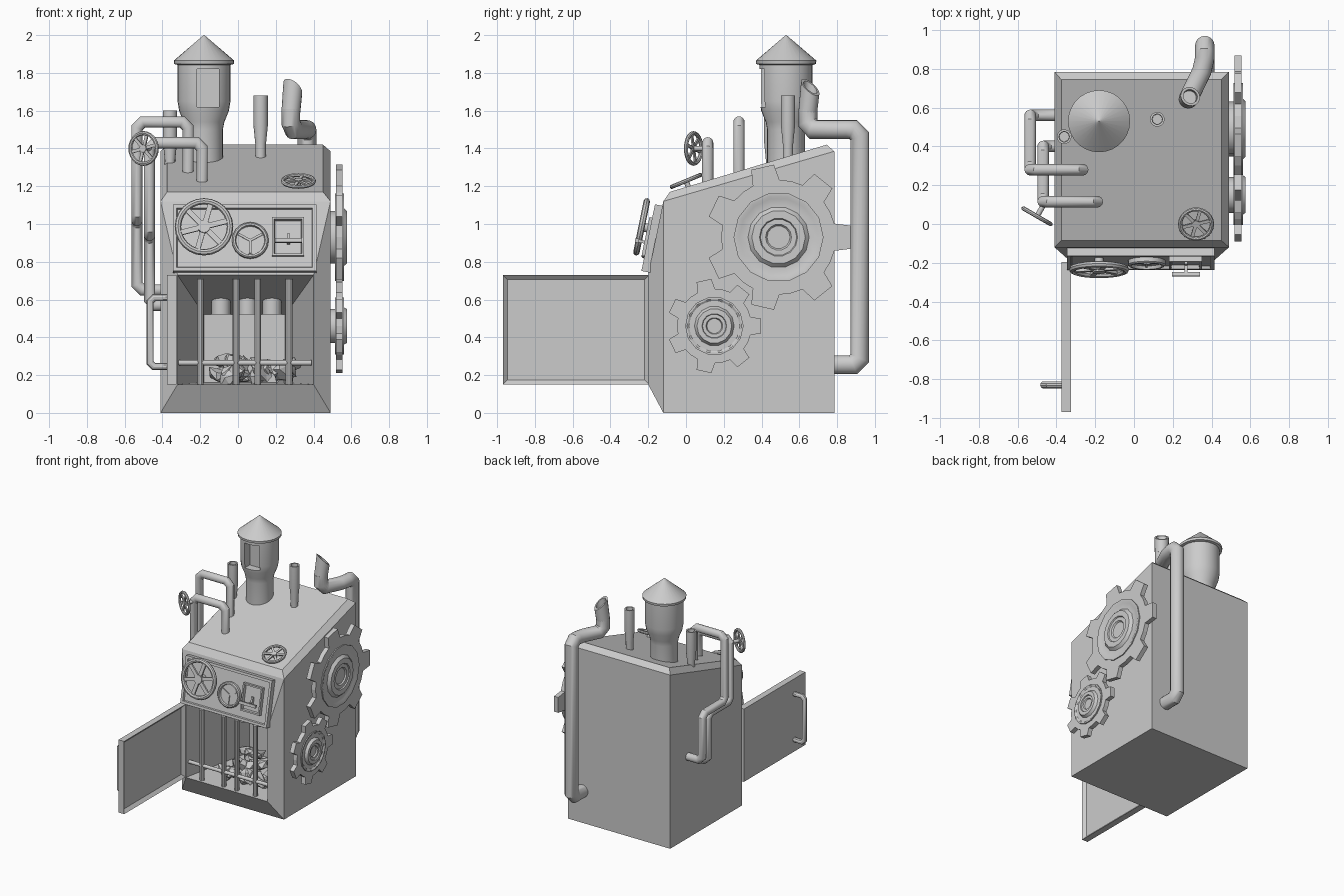
import bpy, bmesh, math, random
from mathutils import Matrix, Vector

if "Cube" in bpy.data.objects:
    bpy.data.objects.remove(bpy.data.objects["Cube"])
random.seed(4)
pi = math.pi
I = Matrix.Identity(4)


def T(x, y, z):
    return Matrix.Translation((x, y, z))


def aim(loc, normal):
    return T(*loc) @ Vector(normal).to_track_quat('Z', 'Y').to_matrix().to_4x4()


def finish(name, bm, M=I, smooth=True):
    bm.transform(M)
    bmesh.ops.recalc_face_normals(bm, faces=bm.faces[:])
    me = bpy.data.meshes.new(name)
    bm.to_mesh(me)
    bm.free()
    if smooth:
        me.polygons.foreach_set("use_smooth", [True] * len(me.polygons))
        me.set_sharp_from_angle(angle=math.radians(35))
    ob = bpy.data.objects.new(name, me)
    bpy.context.collection.objects.link(ob)
    return ob


def add_box(bm, lo, hi):
    c = [(a + b) / 2 for a, b in zip(lo, hi)]
    s = [b - a for a, b in zip(lo, hi)]
    return bmesh.ops.create_cube(bm, size=1, matrix=T(*c) @ Matrix.Diagonal((*s, 1)))['verts']


def tray(name, lo, hi, axis, insets, M=I):
    # box whose face along the axis is inset in (thickness, depth) steps
    bm = bmesh.new()
    add_box(bm, lo, hi)
    bm.normal_update()
    f = max(bm.faces, key=lambda f: f.normal.dot(Vector(axis)))
    for t, d in insets:
        bmesh.ops.inset_individual(bm, faces=[f], thickness=t, depth=d)
    return finish(name, bm, M, False)


def add_lathe(bm, prof, n=24, M=I):
    rings = [[bm.verts.new(M @ Vector((r * math.cos(2 * pi * i / n), r * math.sin(2 * pi * i / n), z)))
              for i in range(n)] for r, z in prof]
    for a, b in zip(rings, rings[1:]):
        for i in range(n):
            j = (i + 1) % n
            bm.faces.new((a[i], a[j], b[j], b[i]))
    bm.faces.new(rings[0])
    bm.faces.new(rings[-1])


def lathe(name, prof, n=24, M=I):
    bm = bmesh.new()
    add_lathe(bm, prof, n, M)
    return finish(name, bm)


def pipe(name, pts, r, cut=0.03, n=14):
    # round tube along a path with chamfered, mitred corners
    P = [Vector(p) for p in pts]
    path = [P[0]]
    for a, b, c in zip(P, P[1:], P[2:]):
        path += [b + (a - b).normalized() * cut, b + (c - b).normalized() * cut]
    path.append(P[-1])
    dirs = [(b - a).normalized() for a, b in zip(path, path[1:])]
    u = dirs[0].orthogonal().normalized()
    v = dirs[0].cross(u)
    ring = [path[0] + r * (math.cos(2 * pi * i / n) * u + math.sin(2 * pi * i / n) * v) for i in range(n)]
    bm = bmesh.new()
    prev = [bm.verts.new(p) for p in ring]
    bm.faces.new(prev)
    for k, d in enumerate(dirs):
        q = path[k + 1]
        m = (d + dirs[k + 1]).normalized() if k + 1 < len(dirs) else d
        ring = [p + d * ((q - p).dot(m) / d.dot(m)) for p in ring]
        cur = [bm.verts.new(p) for p in ring]
        for i in range(n):
            j = (i + 1) % n
            bm.faces.new((prev[i], prev[j], cur[j], cur[i]))
        prev = cur
    bm.faces.new(prev)
    return finish(name, bm)


def wheel(name, loc, normal, R, t, shaft):
    M = aim(loc, normal)
    bm = bmesh.new()
    n, k = 24, 8
    g = [[bm.verts.new(((R - t + t * math.cos(2 * pi * j / k)) * math.cos(2 * pi * i / n),
                        (R - t + t * math.cos(2 * pi * j / k)) * math.sin(2 * pi * i / n),
                        t * math.sin(2 * pi * j / k))) for j in range(k)] for i in range(n)]
    for i in range(n):
        for j in range(k):
            bm.faces.new((g[i][j], g[(i + 1) % n][j], g[(i + 1) % n][(j + 1) % k], g[i][(j + 1) % k]))
    for i in range(6):
        vs = add_box(bm, (0, -.09 * R, -.05 * R), (R - t, .09 * R, .05 * R))
        bmesh.ops.rotate(bm, verts=vs, matrix=Matrix.Rotation(i * pi / 3 + .25, 3, 'Z'))
    add_lathe(bm, [(.15 * R, -shaft), (.15 * R, -.1 * R), (.22 * R, -.1 * R), (.22 * R, .1 * R)], 12)
    finish(name, bm, M)


def gear(name, y, z, R, teeth=7):
    s = R / .38
    M = Matrix(((0, 0, 1, .488), (1, 0, 0, y), (0, 1, 0, z), (0, 0, 0, 1)))
    bm = bmesh.new()
    pts = []
    for i in range(teeth):
        a = 2 * pi * i / teeth
        for da, r in ((-.24, .3), (-.16, .38), (.16, .38), (.24, .3), (pi / teeth, .3)):
            pts.append((r * s * math.cos(a + da), r * s * math.sin(a + da)))
    low = [bm.verts.new((px, py, .03)) for px, py in pts]
    f = bm.faces.new(low)
    ext = bmesh.ops.extrude_face_region(bm, geom=[f])['geom']
    bmesh.ops.translate(bm, verts=[e for e in ext if isinstance(e, bmesh.types.BMVert)], vec=(0, 0, .036))
    finish(name, bm, M, False)
    prof = [(.14, 0), (.14, .025), (.235, .025), (.235, .074), (.22, .074), (.205, .067), (.16, .067),
            (.14, .088), (.10, .088), (.095, .08), (.068, .08), (.06, .07)]
    bm = bmesh.new()
    add_lathe(bm, [(r * s, h) for r, h in prof], 14)
    finish(name + "_hub", bm, M)


# furnace body: flared front frame, tapered firebox, sloping chamfered roof
bm = bmesh.new()


def quad(x0, x1, lo, hi):
    return [bm.verts.new((x, *p)) for x, p in ((x0, lo), (x1, lo), (x1, hi), (x0, hi))]


loops = [quad(-.41, .49, (.785, 0), (.785, 1.385)), quad(-.41, .49, (-.12, 0), (-.12, 1.12)),
         quad(-.32, .40, (-.2, .15), (-.2, .73)), quad(-.18, .25, (.4, .16), (.4, .52))]
for A, B in zip(loops, loops[1:]):
    for i in range(4):
        if A is loops[0] and i == 2:
            continue
        j = (i + 1) % 4
        bm.faces.new((A[i], A[j], B[j], B[i]))
bm.faces.new(loops[0])
bm.faces.new(loops[3])
edge = [loops[1][3], loops[1][2], loops[0][2], loops[0][3]]
roof = quad(-.375, .45, (-.085, 1.17), (.745, 1.42))
for i in range(4):
    j = (i + 1) % 4
    bm.faces.new((edge[i], edge[j], roof[j], roof[i]))
bm.faces.new(roof)
finish("furnace_body", bm, I, False)

# open door and its handle
tray("door", (-.375, -.97, .15), (-.325, -.195, .73), (1, 0, 0), [(.035, -.022)])
pipe("door_handle", [(-.36, -.83, .245), (-.465, -.83, .245), (-.465, -.83, .61), (-.36, -.83, .61)], .019, .02, 10)

# grate bars
for i, x in enumerate((-.2, -.01, .105, .27)):
    lathe(f"grate_bar_{i}", [(.018, .14), (.018, .71)], 10, T(x, -.165, 0))
pipe("grate_crossbar", [(-.32, -.165, .265), (.39, -.165, .265)], .014)

# firebox nozzles and coals
for i, x in enumerate((-.09, .05, .18)):
    lathe(f"firebox_nozzle_{i}", [(.05, .52), (.05, .68)], 16, T(x, .2, 0))
bm = bmesh.new()
for i in range(34):
    y = random.uniform(-.08, .25)
    M = T(random.uniform(-.16, .29), y, .17 + random.uniform(0, .07) + max(0, y) * .25)
    M = M @ Matrix.Rotation(random.uniform(0, 6), 4, (random.random(), random.random(), 1))
    vs = bmesh.ops.create_icosphere(bm, subdivisions=1, radius=.055,
                                    matrix=M @ Matrix.Diagonal((1.2, .8, .7, 1)))['verts']
    for v in vs:
        v.co += Vector([random.uniform(-.014, .014) for _ in range(3)])
finish("coals", bm, I, False)

# tilted control panel with gauge and switch
P = T(.035, -.161, .92) @ Matrix.Rotation(math.radians(78.5), 4, 'X')
tray("control_panel", (-.38, -.18, -.02), (.38, .18, .04), (0, 0, 1), [(.028, 0), (.006, -.014)], P)
lathe("gauge", [(.097, .02), (.097, .048), (.09, .055), (.08, .055), (.076, .038), (.01, .038)], 20, P @ T(.03, -.015, 0))
bm = bmesh.new()
for a in (.5, 2.65, 4.71):
    vs = add_box(bm, (0, -.006, .036), (.07, .006, .046))
    bmesh.ops.rotate(bm, verts=vs, matrix=Matrix.Rotation(a, 3, 'Z'))
finish("gauge_needles", bm, P @ T(.03, -.015, 0), False)
tray("switch_box", (.145, -.1, .02), (.315, .108, .055), (0, 0, 1), [(.016, 0), (.006, -.022)], P)
bm = bmesh.new()
add_box(bm, (.225, -.035, .03), (.241, -.019, .1))
add_box(bm, (.225, -.035, .03), (.241, .02, .05))
add_box(bm, (.16, -.038, .085), (.305, -.016, .105))
finish("switch_lever", bm, P, False)

# hand wheels
wheel("panel_wheel", (-.18, -.235, .985), (0, -.98, .2), .155, .017, .09)
wheel("roof_wheel", (.32, 0, 1.228), (0, -.38, .92), .093, .011, .06)
wheel("valve_wheel", (-.5, .04, 1.4), (-.5, -.87, 0), .092, .011, .09)

# side pipes from roof to left wall
for nm, xv, y0, zt, xl, zj, y1, zb in (("outer_side_pipe", -.265, .28, 1.54, -.535, 1.02, .56, .65),
                                       ("inner_side_pipe", -.19, .115, 1.43, -.468, .94, .4, .57)):
    pipe(nm, [(xv, y0, 1.2), (xv, y0, zt), (xl, y0, zt), (xl, y0, zj), (xl, y1, zj), (xl, y1, zb), (-.39, y1, zb)], .03)

# back exhaust pipe with slanted open end
pipe("exhaust_pipe", [(.365, .75, .255), (.365, .92, .255), (.365, .92, 1.5), (.365, .82, 1.5),
                      (.28, .645, 1.5), (.28, .645, 1.61)], .05, .035, 18)
bm = bmesh.new()
add_lathe(bm, [(.05, 0), (.052, .13), (.038, .13), (.036, .06)], 18)
for v in bm.verts:
    if v.co.z > .1:
        v.co.z += v.co.y * .75
finish("exhaust_mouth", bm, aim((.28, .645, 1.595), (.08, .1, 1)))

# small flared vents
for i, (x, y, top) in enumerate(((.12, .54, 1.68), (-.36, .45, 1.6))):
    lathe(f"vent_{i}", [(.027, top - .38), (.028, top - .26), (.038, top - .16), (.038, top),
                        (.027, top), (.025, top - .05)], 14, T(x, y, 0))

# chimney with window recess and conical cap
chimney = lathe("chimney", [(.1, 1.25), (.1, 1.5), (.108, 1.54), (.132, 1.6), (.14, 1.65), (.14, 1.86)], 28, T(-.18, .53, 0))
bm = bmesh.new()
add_box(bm, (-.218, .3, 1.62), (-.1, .46, 1.82))
cutter = finish("window_cutter", bm, I, False)
cutter.hide_render = True
cutter.hide_set(True)
mod = chimney.modifiers.new("window", 'BOOLEAN')
mod.object = cutter
mod.solver = 'EXACT'
lathe("chimney_cap", [(.14, 1.842), (.158, 1.847), (.16, 1.865), (.002, 2.0)], 28, T(-.18, .53, 0))

# side gears
gear("large_gear", .49, .93, .385)
gear("small_gear", .15, .46, .25)
